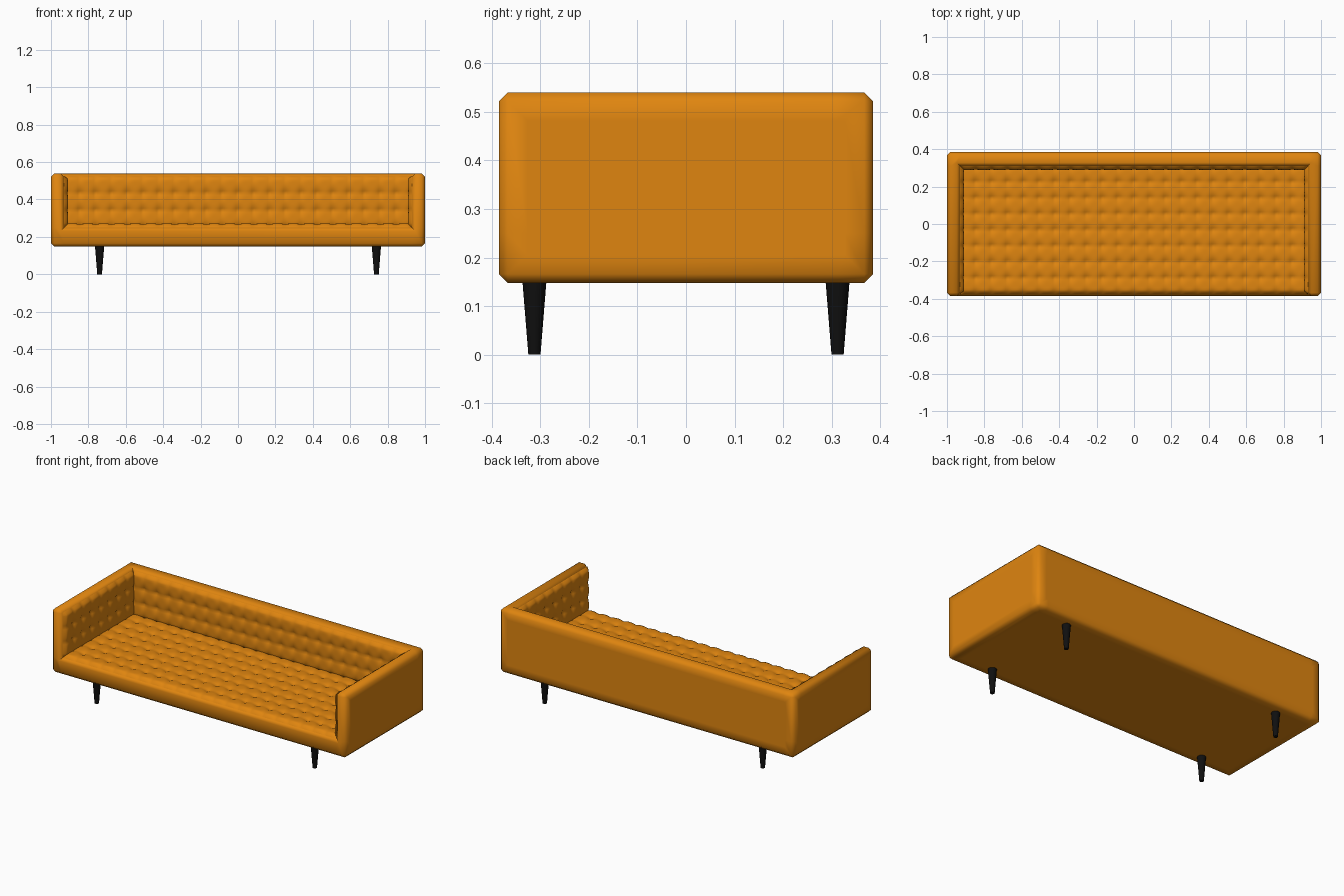
import bpy, bmesh, math
from mathutils import Vector

if "Cube" in bpy.data.objects:
    bpy.data.objects.remove(bpy.data.objects["Cube"])


def material(name, rgb, rough):
    m = bpy.data.materials.new(name)
    m.use_nodes = True
    m.diffuse_color = (*rgb, 1)
    bsdf = m.node_tree.nodes["Principled BSDF"]
    bsdf.inputs["Base Color"].default_value = (*rgb, 1)
    bsdf.inputs["Roughness"].default_value = rough
    return m


fabric = material("amber_fabric", (0.74, 0.235, 0.005), 0.8)
black = material("black_wood", (0.005, 0.005, 0.005), 0.6)


def finish(bm, name, mat, angle=60):
    mesh = bpy.data.meshes.new(name)
    bm.to_mesh(mesh)
    bm.free()
    ob = bpy.data.objects.new(name, mesh)
    bpy.context.collection.objects.link(ob)
    mesh.materials.append(mat)
    bpy.ops.object.select_all(action='DESELECT')
    ob.select_set(True)
    bpy.context.view_layer.objects.active = ob
    bpy.ops.object.shade_smooth_by_angle(angle=math.radians(angle))
    return ob


# Main dimensions: outer box and the hollow that holds the upholstery
HALF_X, HALF_Y, BOTTOM, TOP = 1.0, 0.385, 0.148, 0.54
IN_X, IN_Y, FLOOR, CHAMFER = 0.93, 0.31, 0.25, 0.018

# Frame: base, back and arms as one shell made from a grid of blocks
xs = [-HALF_X, -IN_X, IN_X, HALF_X]
ys = [-HALF_Y, IN_Y, HALF_Y]
zs = [BOTTOM, FLOOR, TOP]
cells = {(i, j, k) for i in range(3) for j in range(2) for k in range(2)} - {(1, 0, 1)}
bm = bmesh.new()
for cell in cells:
    for axis in range(3):
        for side in (0, 1):
            near = list(cell)
            near[axis] += 2 * side - 1
            if tuple(near) in cells:
                continue
            a, b = (axis + 1) % 3, (axis + 2) % 3
            ring = []
            for da, db in ((0, 0), (1, 0), (1, 1), (0, 1)):
                c = list(cell)
                c[axis] += side
                c[a] += da
                c[b] += db
                ring.append(bm.verts.new((xs[c[0]], ys[c[1]], zs[c[2]])))
            bm.faces.new(ring if side else ring[::-1])
bmesh.ops.remove_doubles(bm, verts=bm.verts, dist=0.0001)
bm.normal_update()
outer = [e for e in bm.edges if e.calc_face_angle_signed(0) > 0.5]
bmesh.ops.bevel(bm, geom=outer, offset=CHAMFER, segments=1, affect='EDGES', profile=0.5)
# Supporting loops keep the large outer walls flat away from their soft edges
for direction, reach in (((1, 0, 0), HALF_X), ((-1, 0, 0), HALF_X),
                         ((0, 1, 0), HALF_Y), ((0, 0, -1), -BOTTOM)):
    d = Vector(direction)
    bm.normal_update()
    wall = [f for f in bm.faces if f.normal.dot(d) > 0.99
            and abs(f.calc_center_median().dot(d) - reach) < 0.001]
    bmesh.ops.inset_region(bm, faces=wall, thickness=0.04, use_even_offset=True)
finish(bm, "sofa_frame", fabric)


# Tufted upholstery: a grid of soft pillows with pulled-in button points
def tufted_panel(name, origin, u_edge, v_edge, nu, nv, depth=0.021, res=8, rim=0.02):
    o, u, v = Vector(origin), Vector(u_edge), Vector(v_edge)
    n = u.cross(v).normalized()
    bm = bmesh.new()
    rows = []
    for j in range(nv * res + 1):
        row = []
        for i in range(nu * res + 1):
            s, t = i / (nu * res), j / (nv * res)
            a = 1 - abs(math.sin(math.pi * i / res))
            b = 1 - abs(math.sin(math.pi * j / res))
            pillow = 1 - 0.5 * a * b - 0.12 * (a * a + b * b)
            gap = min(min(s, 1 - s) * u.length, min(t, 1 - t) * v.length)
            roll = math.sqrt(1 - (1 - min(gap / rim, 1)) ** 2)
            row.append(bm.verts.new(o + u * s + v * t + n * depth * pillow * roll))
        rows.append(row)
    for lo, hi in zip(rows, rows[1:]):
        for i in range(len(lo) - 1):
            bm.faces.new((lo[i], lo[i + 1], hi[i + 1], hi[i]))
    finish(bm, name, fabric, 80)


front, rise = -HALF_Y + 0.012, TOP - FLOOR - 0.014
length, width = 2 * IN_X, IN_Y - front
tufted_panel("seat_cushion", (-IN_X, front, FLOOR), (length, 0, 0), (0, width, 0), 22, 8)
tufted_panel("back_cushion", (-IN_X, IN_Y, FLOOR), (length, 0, 0), (0, 0, rise), 22, 3)
tufted_panel("left_arm_cushion", (IN_X, IN_Y, FLOOR), (0, -width, 0), (0, 0, rise), 8, 3)
tufted_panel("right_arm_cushion", (-IN_X, front, FLOOR), (0, width, 0), (0, 0, rise), 8, 3)

# Tapered legs
for x, side in ((0.74, "left"), (-0.74, "right")):
    for y, end in ((-0.312, "front"), (0.312, "back")):
        bm = bmesh.new()
        bmesh.ops.create_cone(bm, cap_ends=True, segments=16, radius1=0.0125,
                              radius2=0.025, depth=0.155)
        bmesh.ops.translate(bm, verts=bm.verts, vec=(x, y, 0.0775))
        finish(bm, f"{end}_{side}_leg", black, 40)
